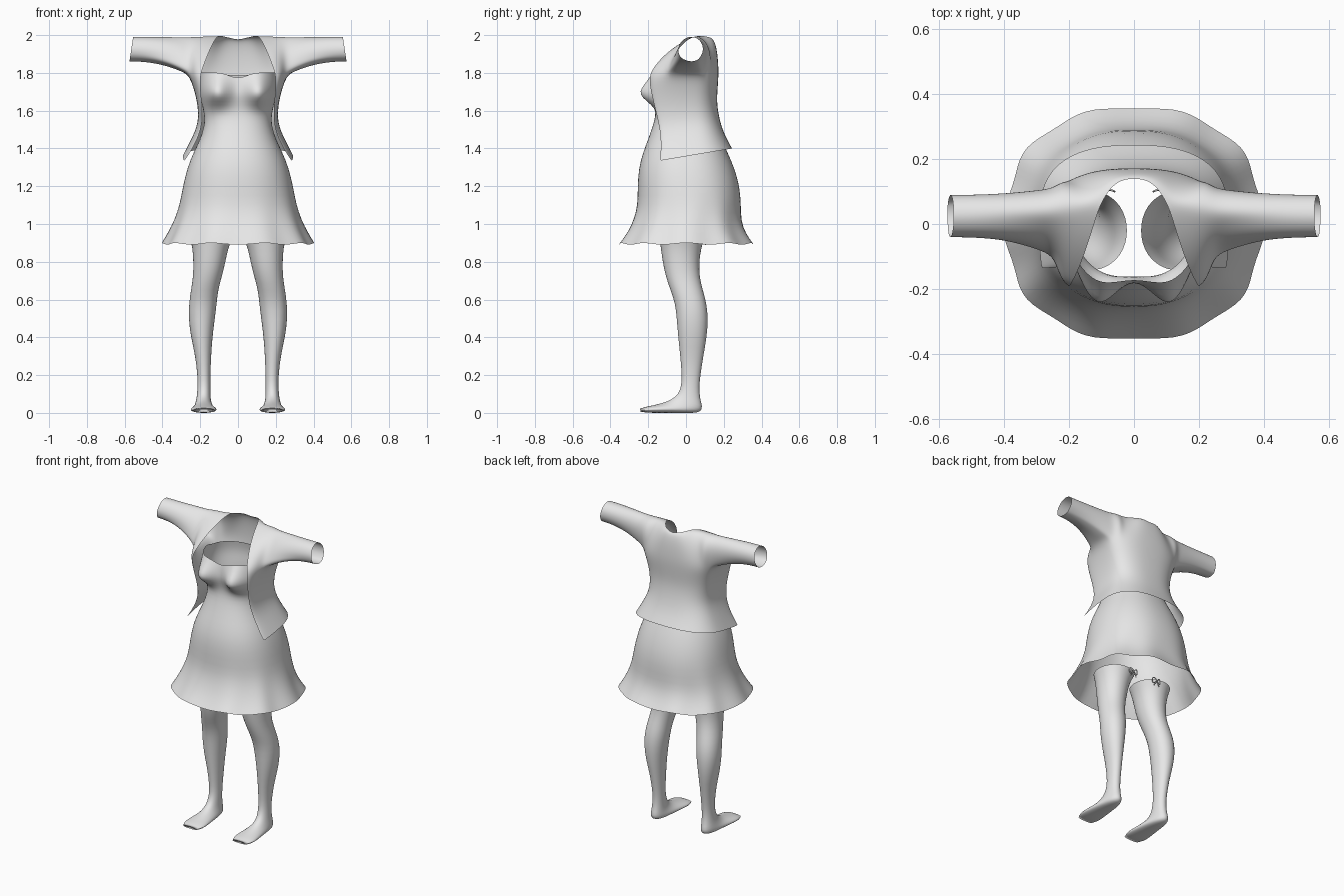
import bpy
import math
from mathutils import Vector

if "Cube" in bpy.data.objects:
    bpy.data.objects.remove(bpy.data.objects["Cube"], do_unlink=True)

cloth = bpy.data.materials.new("light_grey_cloth")
cloth.use_nodes = True
GREY = (0.8, 0.8, 0.8, 1)
cloth.diffuse_color = GREY
cloth.node_tree.nodes["Principled BSDF"].inputs["Base Color"].default_value = GREY


def spow(v, e):
    return math.copysign(abs(v) ** e, v)


def make_object(name, verts, faces, mirror=False, levels=1):
    mesh = bpy.data.meshes.new(name)
    mesh.from_pydata(verts, [], faces)
    mesh.materials.append(cloth)
    obj = bpy.data.objects.new(name, mesh)
    bpy.context.collection.objects.link(obj)
    if mirror:
        mod = obj.modifiers.new("mirror", 'MIRROR')
        mod.merge_threshold = 0.002
    sub = obj.modifiers.new("smooth", 'SUBSURF')
    sub.levels = sub.render_levels = levels
    mesh.polygons.foreach_set("use_smooth", [True] * len(mesh.polygons))
    return obj


def loft(name, rings, n, power=1.0, shape=None, cap=False):
    """Rings are (x0, x1, front_y, front_z, back_y, back_z)."""
    verts, faces = [], []
    for x0, x1, fy, fz, by, bz in rings:
        for i in range(n):
            a = math.tau * i / n
            t = (1 - spow(math.sin(a), power)) / 2
            x = (x0 + x1) / 2 + (x1 - x0) / 2 * spow(math.cos(a), power)
            p = Vector((x, by + (fy - by) * t, bz + (fz - bz) * t))
            verts.append(shape(p, a) if shape else p)
    for r in range(len(rings) - 1):
        for i in range(n):
            j = (i + 1) % n
            faces.append((r * n + i, (r + 1) * n + i, (r + 1) * n + j, r * n + j))
    if cap:
        faces.append([(len(rings) - 1) * n + i for i in range(n)])
    return make_object(name, verts, faces)


# Strapless dress: height, half width, front, back
dress_rows = [
    (1.79, .2, -.17, .14), (1.755, .204, -.17, .147), (1.72, .205, -.17, .15),
    (1.685, .202, -.17, .148), (1.65, .195, -.165, .145), (1.61, .185, -.16, .145),
    (1.57, .178, -.162, .145), (1.52, .178, -.175, .155), (1.45, .2, -.2, .185),
    (1.38, .235, -.227, .22), (1.3, .268, -.25, .255), (1.2, .292, -.257, .285),
    (1.1, .308, -.256, .292), (1.02, .333, -.28, .293), (.95, .366, -.315, .32),
    (.895, .397, -.357, .36)]


def dress_shape(p, a):
    # bust, neckline dip and skirt folds
    if p.y < 0:
        dz = (p.z - 1.69) / (.085 if p.z > 1.69 else .06)
        p.y -= .1 * math.exp(-((abs(p.x) - .115) / .07) ** 2 - dz ** 2)
        if p.z > 1.76:
            p.z += .012 - .03 * math.exp(-(p.x / .06) ** 2)
    flare = min(1, max(0, (1.15 - p.z) / .25))
    wave = math.cos(10 * a) * flare
    p.x *= 1 + .025 * wave
    p.y *= 1 + .015 * wave
    p.z += .006 * wave
    return p


loft("dress", [(-w, w, f, z, b, z) for z, w, f, b in dress_rows], 48, .88, dress_shape)

# Stockings: leg rings, then rings that tilt forward along the foot
leg_rows = [
    (.94, .02, .26, -.145, .105), (.88, .05, .242, -.135, .083), (.8, .065, .237, -.125, .07),
    (.72, .085, .238, -.108, .072), (.65, .105, .25, -.083, .09), (.58, .112, .26, -.058, .11),
    (.5, .122, .263, -.05, .118), (.4, .135, .25, -.042, .111), (.3, .142, .226, -.031, .092),
    (.2, .146, .215, -.022, .077), (.14, .146, .214, -.025, .07)]
foot_rows = [
    (.145, .218, -.042, .1, .074, .075), (.142, .224, -.065, .08, .088, .035),
    (.135, .23, -.09, .066, .083, .006), (.128, .235, -.115, .056, .04, -.002),
    (.12, .243, -.15, .046, -.05, .0), (.112, .252, -.185, .038, -.14, .0),
    (.113, .25, -.215, .032, -.2, .0), (.13, .232, -.243, .022, -.24, .006)]
stocking_rings = [(x0, x1, f, z, b, z) for z, x0, x1, f, b in leg_rows] + foot_rows
for side, s in (("left", 1), ("right", -1)):
    rings = [(s * r[0], s * r[1]) + tuple(r[2:]) for r in stocking_rings]
    loft(side + "_stocking", rings, 20, .95, cap=True)

# Small bows at the back of the stocking tops
for side, s in (("left", 1), ("right", -1)):
    curve = bpy.data.curves.new(side + "_bow", 'CURVE')
    curve.dimensions = '3D'
    curve.bevel_depth = .003
    curve.bevel_resolution = 1
    loops = [(.03 * math.sin(t), .008 * math.cos(t) ** 2, .018 * math.sin(2 * t))
             for t in (math.tau * k / 24 for k in range(24))]
    tails = [(-.02, .004, -.035), (-.008, .006, -.015), (0, .008, 0),
             (.008, .006, -.015), (.02, .004, -.035)]
    for pts, closed in ((loops, True), (tails, False)):
        sp = curve.splines.new('POLY')
        sp.points.add(len(pts) - 1)
        sp.use_cyclic_u = closed
        for point, co in zip(sp.points, pts):
            point.co = (*co, 1)
    curve.materials.append(cloth)
    bow = bpy.data.objects.new(side + "_bow", curve)
    bow.location = (s * .09, .1, .925)
    bpy.context.collection.objects.link(bow)

# Open jacket, one half: back height, edge height, half width, back y, edge x, edge y
jacket_rows = [
    (1.4, 1.335, .292, .245, .282, -.138), (1.47, 1.42, .25, .205, .228, -.13),
    (1.55, 1.52, .208, .178, .187, -.14), (1.64, 1.63, .214, .163, .19, -.168),
    (1.72, 1.72, .235, .168, .2, -.19), (1.79, 1.79, .262, .173, .2, -.195)]
BACK, FRONT, ARM_A, ARM_B, NECK, UP = 8, 13, 6, 10, 3, 5
verts, faces, index = [], [], {}


def put(key, co):
    index[key] = len(verts)
    verts.append(Vector(co))


def quad(*keys):
    faces.append([index[k] for k in keys])


side_y = .02
for r, (zb, ze, w, yb, ex, ey) in enumerate(jacket_rows):
    for c in range(FRONT + 1):
        if c <= BACK:
            a = c / BACK * math.pi / 2
            x, y = w * math.sin(a) ** .8, side_y + (yb - side_y) * math.cos(a) ** .75
        else:
            a = (c - BACK) / (FRONT - BACK) * math.pi / 2
            x, y = ex + (w - ex) * math.cos(a), side_y + (ey - side_y) * math.sin(a)
        put((c, r), (x, y, ze + (zb - ze) * (y - ey) / (yb - ey)))
    if r:
        for c in range(FRONT):
            quad((c, r - 1), (c + 1, r - 1), (c + 1, r), (c, r))
top = len(jacket_rows) - 1


def top_point(c):
    # neckline, then shoulder seam
    if c <= NECK:
        t = c / NECK
        return Vector((.105 * t, .14 - .08 * t ** 3, 1.975 + .025 * t))
    t = (c - NECK) / (ARM_A - NECK)
    return Vector((.105 + .155 * t, .06 - .025 * t, 2 - .007 * t))


def back_twin(c):
    return ARM_A - (c - ARM_B)


# Upper back and chest panels meet at the shoulder seam
panels = list(range(ARM_A + 1)) + list(range(ARM_B, FRONT + 1))
for c in panels:
    is_front = c >= ARM_B
    base = verts[index[(c, top)]].copy()
    end = top_point(back_twin(c) if is_front else c)
    for k in range(1, UP + 1):
        if is_front and k == UP:
            index[(c, top + k)] = index[(back_twin(c), top + k)]
            continue
        s = k / UP
        a = s * math.pi / 2
        mix = .45 if is_front else 1
        up = mix * math.sin(a) + (1 - mix) * s
        over = mix * (1 - math.cos(a)) + (1 - mix) * s
        p = Vector((base.x + (end.x - base.x) * s, base.y + (end.y - base.y) * over,
                    base.z + (end.z - base.z) * up))
        if c in (ARM_A - 1, ARM_A):
            p.y += .03 * math.sin(math.pi * s)
        put((c, top + k), p)
for c in panels:
    if c not in (ARM_A, FRONT):
        for k in range(top, top + UP):
            quad((c, k), (c + 1, k), (c + 1, k + 1), (c, k + 1))

# Sleeve grows from the armhole loop to a round cuff
loop = [index[(c, top)] for c in range(ARM_A, ARM_B + 1)]
loop += [index[(ARM_B, top + k)] for k in range(1, UP + 1)]
loop += [index[(ARM_A, top + k)] for k in range(UP - 1, 0, -1)]
hole = [verts[i].copy() for i in loop]
center = sum(hole, Vector()) / len(hole)
STEPS = 7
previous = loop
for j in range(1, STEPS + 1):
    s = j / STEPS
    ease = 1 - (1 - s) ** 2.2
    ring = []
    for p in hole:
        a = math.atan2(p.z - center.z, p.y - center.y)
        cy, cz = .025 + .068 * math.cos(a), 1.925 + .067 * math.sin(a)
        cuff_x = .565 - .15 * (cz - 1.925)
        ring.append(len(verts))
        verts.append(Vector((p.x + (cuff_x - p.x) * s, p.y + (cy - p.y) * ease,
                             p.z + (cz - p.z) * ease)))
    for i in range(len(ring)):
        n = (i + 1) % len(ring)
        faces.append([previous[i], previous[n], ring[n], ring[i]])
    previous = ring
make_object("jacket", verts, faces, mirror=True, levels=2)
